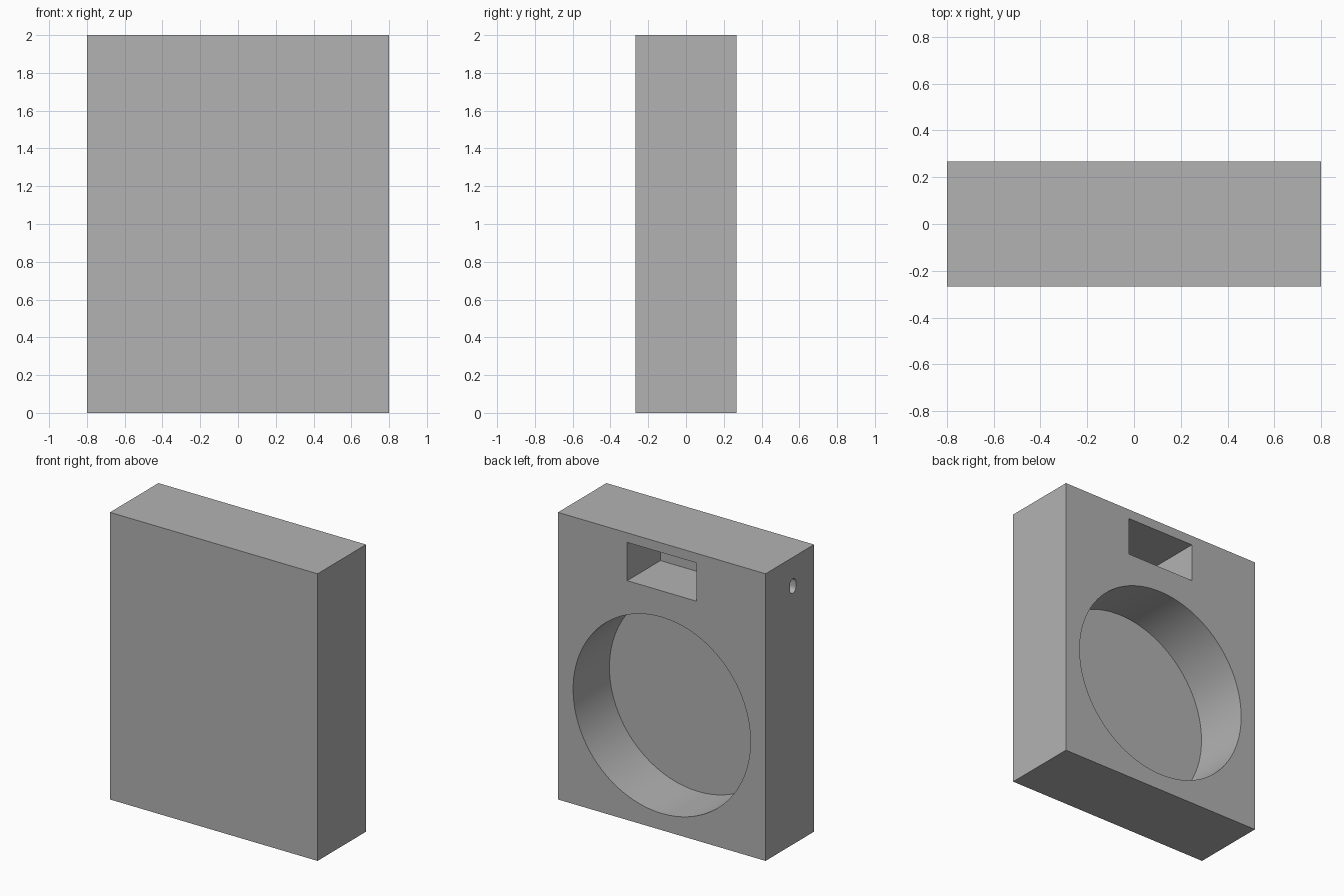
import bpy, bmesh, math
from mathutils import Vector

U = 1 / 15                      # design unit
W, D, H = 24 * U, 8 * U, 30 * U  # overall width, depth, height
BACK = D / 2

cube = bpy.data.objects.get("Cube")
if cube:
    bpy.data.objects.remove(cube, do_unlink=True)

grey = bpy.data.materials.new("plain_grey")
grey.use_nodes = True
colour = (0.448, 0.448, 0.448, 1)
grey.diffuse_color = colour
grey.node_tree.nodes["Principled BSDF"].inputs["Base Color"].default_value = colour


def prism(name, outline, direction):
    """Extrude a closed outline of 3D points along a direction."""
    bm = bmesh.new()
    face = bm.faces.new([bm.verts.new(p) for p in outline])
    result = bmesh.ops.extrude_face_region(bm, geom=[face])
    moved = [v for v in result["geom"] if isinstance(v, bmesh.types.BMVert)]
    bmesh.ops.translate(bm, verts=moved, vec=Vector(direction))
    bmesh.ops.recalc_face_normals(bm, faces=bm.faces)
    mesh = bpy.data.meshes.new(name)
    bm.to_mesh(mesh)
    bm.free()
    mesh.materials.append(grey)
    obj = bpy.data.objects.new(name, mesh)
    bpy.context.collection.objects.link(obj)
    return obj


def rectangle(width, low, high, y):
    h = width / 2
    return [(-h, y, low), (h, y, low), (h, y, high), (-h, y, high)]


def stadium(radius, straight, steps):
    """Upright slot outline; a plain circle when straight is zero."""
    points = []
    for end in (0, 1):
        lift = straight / 2 if end == 0 else -straight / 2
        count = steps + 1 if straight else steps
        for i in range(count):
            a = math.pi * (end + i / steps)
            points.append((radius * math.cos(a), radius * math.sin(a) + lift))
    return points


# Solid block
body = prism("case_body", rectangle(W, 0, H, -BACK), (0, D, 0))

# Round recess, open at the back
recess = prism("round_recess_cutter",
               [(x, BACK - 6 * U, z + 12 * U) for x, z in stadium(10.25 * U, 0, 64)],
               (0, 7 * U, 0))

# Rectangular pocket above it
pocket = prism("pocket_cutter",
               rectangle(8 * U, 25 * U, 29 * U, BACK - 5.5 * U), (0, 6.5 * U, 0))

# Small cable slot from the side into the pocket
slot = prism("cable_slot_cutter",
             [(-W / 2 - U, y - U / 2, z + 27 * U) for y, z in stadium(U / 2, U / 2, 12)],
             (10 * U, 0, 0))

# Cut the openings and discard the cutters
bpy.context.view_layer.objects.active = body
for cutter in (recess, pocket, slot):
    mod = body.modifiers.new(cutter.name, "BOOLEAN")
    mod.operation = "DIFFERENCE"
    mod.solver = "EXACT"
    mod.object = cutter
    cutter.hide_render = True
    bpy.ops.object.modifier_apply(modifier=mod.name)
    bpy.data.objects.remove(cutter, do_unlink=True)

# Smooth round walls, sharp rims
bpy.ops.object.select_all(action="DESELECT")
body.select_set(True)
bpy.ops.object.shade_smooth_by_angle(angle=math.radians(30))
